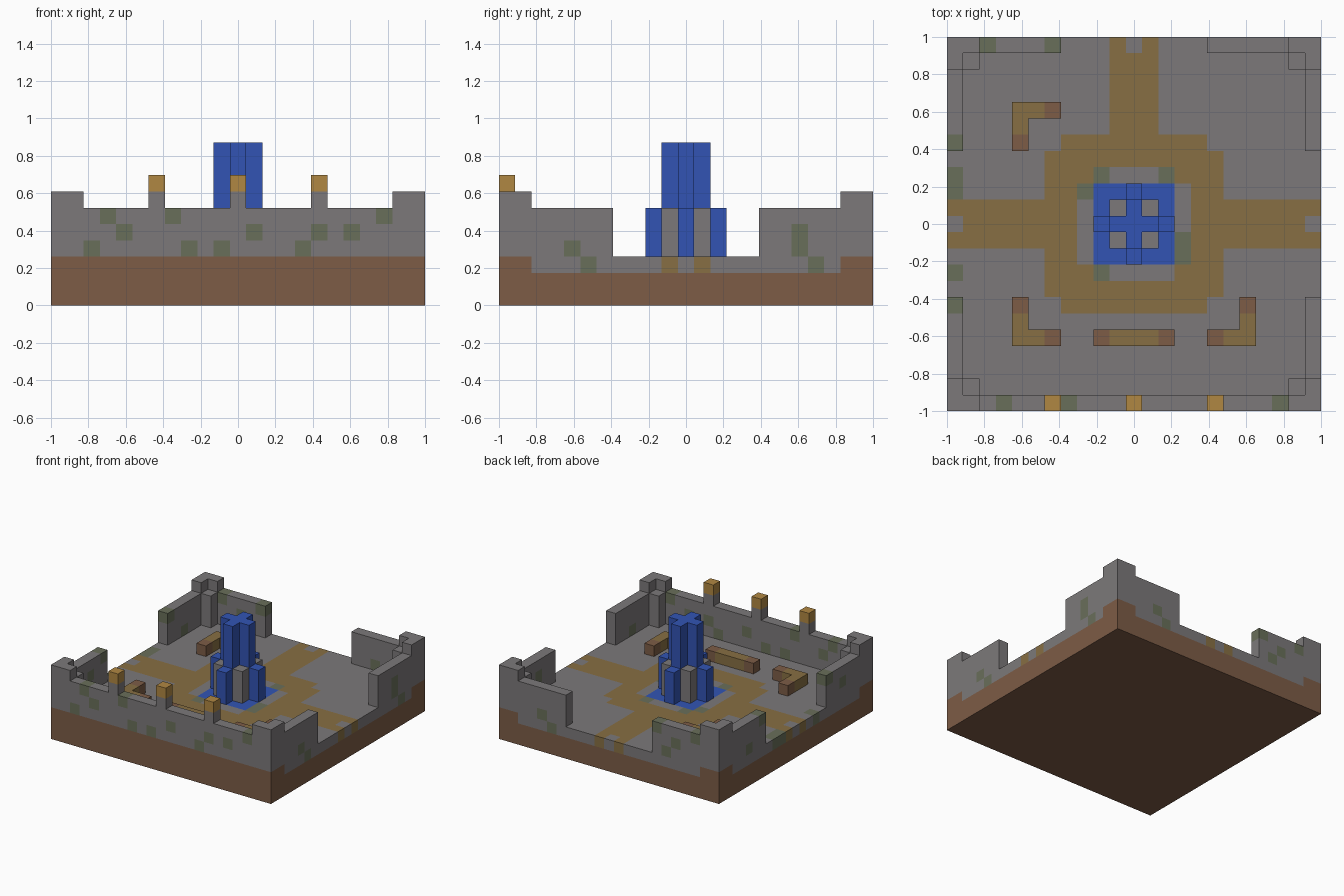
import bpy, bmesh
from mathutils import Vector

cube = bpy.data.objects.get("Cube")
if cube:
    bpy.data.objects.remove(cube, do_unlink=True)

N = 11                  # blocks run from -N to N on both axes
S = 2 / (2 * N + 1)     # block size


def material(name, rgb):
    lin = [((c / 255 + 0.055) / 1.055) ** 2.4 for c in rgb] + [1]
    m = bpy.data.materials.new(name)
    m.use_nodes = True
    m.diffuse_color = lin
    node = m.node_tree.nodes["Principled BSDF"]
    node.inputs["Base Color"].default_value = lin
    node.inputs["Roughness"].default_value = 0.9
    return m


MATS = {
    "dirt": material("brown dirt", (125, 92, 70)),
    "stone": material("grey stone", (124, 121, 122)),
    "moss": material("moss green", (105, 111, 90)),
    "path": material("ochre path", (135, 111, 67)),
    "water": material("water blue", (50, 84, 180)),
    "lamp": material("lamp gold", (176, 135, 66)),
}
NAMES = list(MATS)
SPAN = range(-N, N + 1)
parts = {}              # part name -> {block: colour}


def block(x0, x1, y0, y1, z0, z1):
    """All blocks in an inclusive range."""
    return [(x, y, z) for x in range(x0, x1 + 1)
            for y in range(y0, y1 + 1) for z in range(z0, z1 + 1)]


def add(part, cells, colour):
    parts.setdefault(part, {}).update({c: colour for c in cells})


# Dirt base
add("dirt_base", block(-N, N, -N, N, 0, 1), "dirt")


# Ground layer: dirt corners and front edge, paths, stone rim and pool
def ground_colour(x, y):
    a, b = abs(x), abs(y)
    if y == -N or min(a, b) >= N - 1:
        return "dirt"
    if max(a, b) <= 2:
        return "water"
    if max(a, b) <= 3 and min(a, b) < 3:
        return "stone"
    if max(a, b) <= 5 and min(a, b) < 5:
        return "path"
    crossing = (b <= 1 and a > 5) or (a <= 1 and y > 5)
    if crossing and not (max(a, b) == N and min(a, b) == 0):
        return "path"
    return "stone"


for x in SPAN:
    for y in SPAN:
        add("ground", [(x, y, 2)], ground_colour(x, y))

# Front wall, then the broken arms of the other three walls
add("front_wall", block(-N, N, -N, -N, 3, 5), "stone")
for s, side in ((-1, "right"), (1, "left")):
    add("back_wall_" + side, [(s * x, N, z) for x, _, z in block(5, N, 0, 0, 3, 5)], "stone")
    for t, end in ((-1, "front"), (1, "back")):
        wall = f"{side}_wall_{end}"
        add(wall, [(s * N, t * y, z) for _, y, z in block(0, 0, 5, N - 1, 3, 5)], "stone")
        # Corner pillar and its raised L-shaped cap
        corner = f"corner_{end}_{side}"
        add(corner, block(s * (N - 1), s * (N - 1), t * (N - 1), t * (N - 1), 3, 5), "stone")
        add(corner, [(s * N, t * N, 6), (s * (N - 1), t * N, 6), (s * N, t * (N - 1), 6)], "stone")

# Lamp posts on the front wall
for x, place in ((-5, "right"), (0, "middle"), (5, "left")):
    add("lamp_post_" + place, [(x, -N, 6)], "stone")
    add("lamp_post_" + place, [(x, -N, 7)], "lamp")

# Fountain: tall plus-shaped column, low jets and stone corners
add("fountain_column", block(0, 0, 0, 0, 3, 9), "water")
for dx, dy in ((1, 0), (-1, 0), (0, 1), (0, -1)):
    add("fountain_column", block(dx, dx, dy, dy, 3, 9), "water")
    add("fountain_jets", block(2 * dx, 2 * dx, 2 * dy, 2 * dy, 3, 5), "water")
for dx in (-1, 1):
    for dy in (-1, 1):
        add("fountain_stones", block(dx, dx, dy, dy, 3, 5), "stone")

# Benches with brown ends
for sx, sy, place in ((-1, -1, "front_right"), (1, -1, "front_left"), (-1, 1, "back_right")):
    add("bench_" + place, [(7 * sx, 7 * sy, 3), (6 * sx, 7 * sy, 3), (7 * sx, 6 * sy, 3)], "path")
    add("bench_" + place, [(5 * sx, 7 * sy, 3), (7 * sx, 5 * sy, 3)], "dirt")
add("bench_middle", block(-1, 1, -7, -7, 3, 3), "path")
add("bench_middle", [(-2, -7, 3), (2, -7, 3)], "dirt")

# Mossy blocks
moss = [(x, -N, z) for x, z in (
    (-8, 5), (-4, 5), (9, 5), (-7, 4), (1, 4), (5, 4), (7, 4),
    (-9, 3), (-3, 3), (-1, 3), (4, 3))]
moss += [(N, y, z) for y, z in ((-7, 3), (-6, 2), (7, 3), (7, 4), (8, 2))]
moss += [(-N, y, z) for y, z in ((5, 5), (3, 2), (2, 2), (-3, 2), (-5, 5), (7, 3), (-7, 4))]
moss += [(x, N, z) for x, z in ((-9, 5), (-5, 5), (-7, 4), (-6, 3), (7, 3), (6, 2))]
moss += [(x, y, 2) for x, y in ((-2, 3), (2, 3), (3, -1), (3, -2), (-2, -3), (-3, 2))]
for cells in parts.values():
    for c in moss:
        if c in cells:
            cells[c] = "moss"

# Turn every part into a mesh of its exposed block faces
filled = {c for cells in parts.values() for c in cells}
DIRS = [Vector(d) for d in ((1, 0, 0), (-1, 0, 0), (0, 1, 0), (0, -1, 0), (0, 0, 1), (0, 0, -1))]
for name, cells in parts.items():
    bm = bmesh.new()
    for c, colour in cells.items():
        centre = Vector(c) + Vector((0, 0, 0.5))
        for d in DIRS:
            if tuple(int(v) for v in Vector(c) + d) in filled:
                continue
            u = Vector((d.y, d.z, d.x))
            v = d.cross(u)
            mid = centre + d / 2
            quad = [mid + (u * a + v * b) / 2 for a, b in ((-1, -1), (1, -1), (1, 1), (-1, 1))]
            face = bm.faces.new([bm.verts.new(p * S) for p in quad])
            face.material_index = NAMES.index(colour)
    bmesh.ops.remove_doubles(bm, verts=bm.verts, dist=S / 100)
    mesh = bpy.data.meshes.new(name)
    for m in MATS.values():
        mesh.materials.append(m)
    bm.to_mesh(mesh)
    bm.free()
    bpy.context.collection.objects.link(bpy.data.objects.new(name, mesh))
